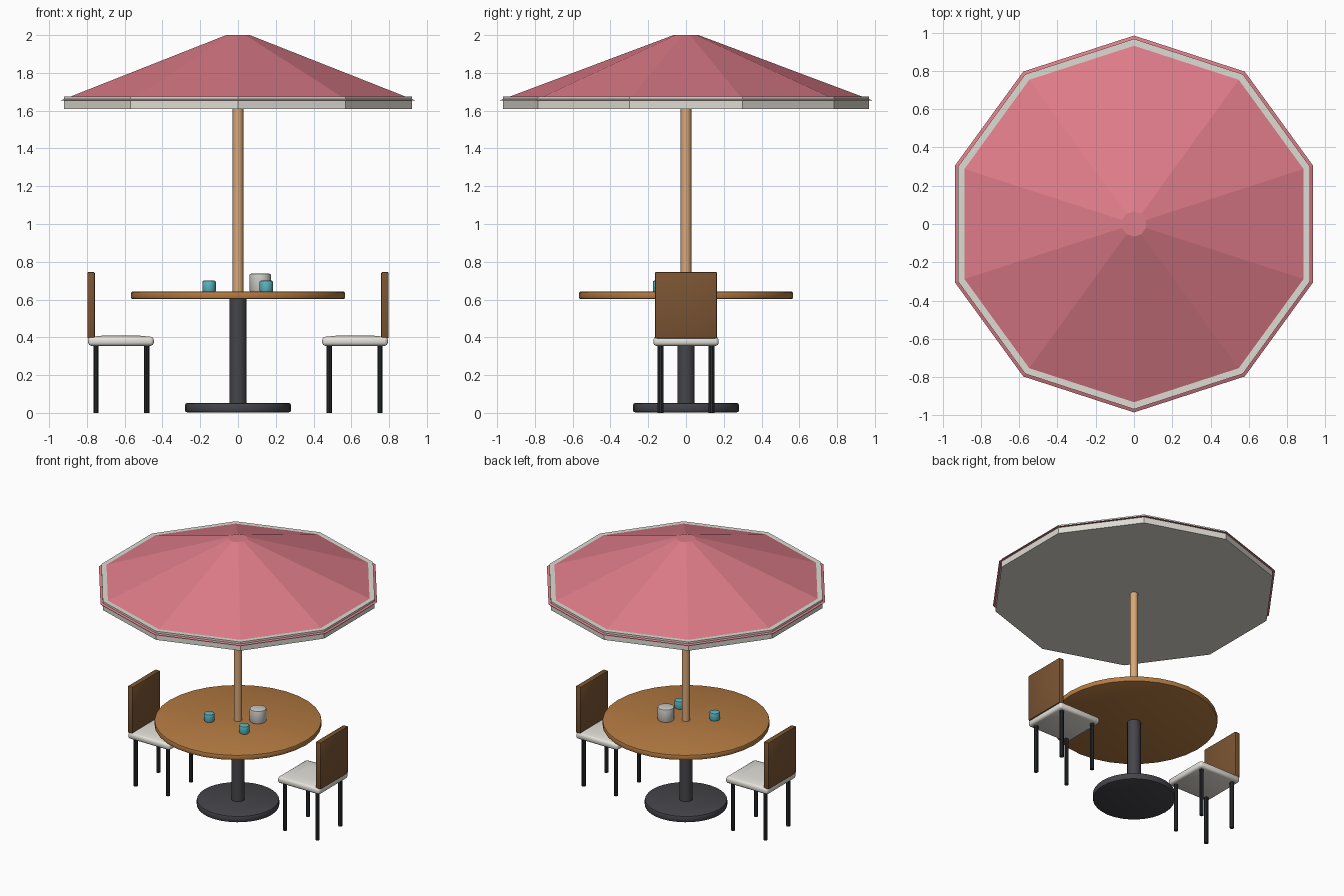
import bpy, math

if "Cube" in bpy.data.objects:
    bpy.data.objects.remove(bpy.data.objects["Cube"])


def srgb(h):
    c = [int(h[i:i + 2], 16) / 255 for i in (0, 2, 4)]
    return [v / 12.92 if v <= 0.04045 else ((v + 0.055) / 1.055) ** 2.4 for v in c] + [1]


def mat(name, h):
    m = bpy.data.materials.new(name)
    m.diffuse_color = srgb(h)
    m.use_nodes = True
    m.node_tree.nodes["Principled BSDF"].inputs["Base Color"].default_value = m.diffuse_color
    return m


PINK = mat("pink_fabric", "DE7C89")
TRIM = mat("off_white_trim", "DDDBD2")
POLE = mat("light_wood", "D9A878")
TABLE = mat("orange_wood", "B57B42")
BACK = mat("dark_wood", "7A5432")
IRON = mat("dark_iron", "45454A")
LEG = mat("black_metal", "2C2E31")
SEAT = mat("cushion_white", "E4E1DA")
JUG = mat("jug_grey", "CBC8C4")
CUP = mat("cup_teal", "5AB6C3")


def finish(ob, name, m, bevel=0, segments=2, angle=35):
    """Name, colour, bevel and shade the active object."""
    ob.name = name
    ob.data.materials.append(m)
    if bevel:
        b = ob.modifiers.new("bevel", 'BEVEL')
        b.width, b.segments, b.limit_method = bevel, segments, 'ANGLE'
        bpy.ops.object.modifier_apply(modifier=b.name)
    if angle:
        bpy.ops.object.shade_smooth_by_angle(angle=math.radians(angle))
    return ob


def cyl(name, m, r, z0, z1, x=0, y=0, sides=24, r_top=None, **kw):
    bpy.ops.mesh.primitive_cone_add(vertices=sides, radius1=r, radius2=r if r_top is None else r_top,
                                    depth=z1 - z0, location=(x, y, (z0 + z1) / 2))
    return finish(bpy.context.object, name, m, **kw)


def box(name, m, lo, hi, **kw):
    bpy.ops.mesh.primitive_cube_add(size=1, location=[(a + b) / 2 for a, b in zip(lo, hi)])
    ob = bpy.context.object
    ob.scale = [b - a for a, b in zip(lo, hi)]
    bpy.ops.object.transform_apply(location=False, rotation=False, scale=True)
    return finish(ob, name, m, **kw)


# Parasol: ten-sided canopy, valance band and pole
cyl("canopy", PINK, 0.985, 1.655, 2.0, sides=10, r_top=0.066, angle=0)
cyl("valance", TRIM, 0.968, 1.61, 1.675, sides=10, angle=0)
cyl("parasol_pole", POLE, 0.028, 0.62, 1.63, sides=12)

# Table: top, pedestal and foot
cyl("table_top", TABLE, 0.567, 0.603, 0.642, sides=32, bevel=0.008)
cyl("pedestal", IRON, 0.046, 0.04, 0.61, sides=16)
cyl("table_foot", IRON, 0.28, 0.003, 0.052, sides=32, bevel=0.01)

# Tableware
cyl("jug", JUG, 0.057, 0.64, 0.737, 0.118, 0.068, sides=16, bevel=0.008)
for i, x in enumerate((-0.153, 0.15)):
    cyl(f"cup_{i + 1}", CUP, 0.036, 0.64, 0.70, x, -0.12 - 0.02 * i, sides=12, bevel=0.008)

# Two chairs facing the table
for side, s in (("left", -1), ("right", 1)):
    def span(a, b):
        return sorted((s * a, s * b))

    x0, x1 = span(0.446, 0.793)
    seat = box(f"{side}_seat", SEAT, (x0, -0.173, 0.355), (x1, 0.173, 0.403), bevel=0.016, angle=80)
    # Puff the cushion: lift the flat inset part of its top slightly
    for p in list(seat.data.polygons):
        if p.normal.z > 0.99 and p.area > 0.05:
            top = p.index
    bpy.ops.object.mode_set(mode='EDIT')
    bpy.ops.mesh.select_all(action='DESELECT')
    bpy.ops.object.mode_set(mode='OBJECT')
    seat.data.polygons[top].select = True
    bpy.ops.object.mode_set(mode='EDIT')
    bpy.ops.mesh.select_mode(type='FACE')
    bpy.ops.mesh.inset(thickness=0.07, depth=0.007)
    bpy.ops.object.mode_set(mode='OBJECT')

    x0, x1 = span(0.757, 0.798)
    box(f"{side}_backrest", BACK, (x0, -0.165, 0.395), (x1, 0.165, 0.746), bevel=0.008)
    for pos, lx in (("inner", 0.484), ("outer", 0.752)):
        for end, ly in (("front", -0.135), ("back", 0.135)):
            cyl(f"{side}_{pos}_{end}_leg", LEG, 0.015, 0, 0.365, s * lx, ly, sides=10)
